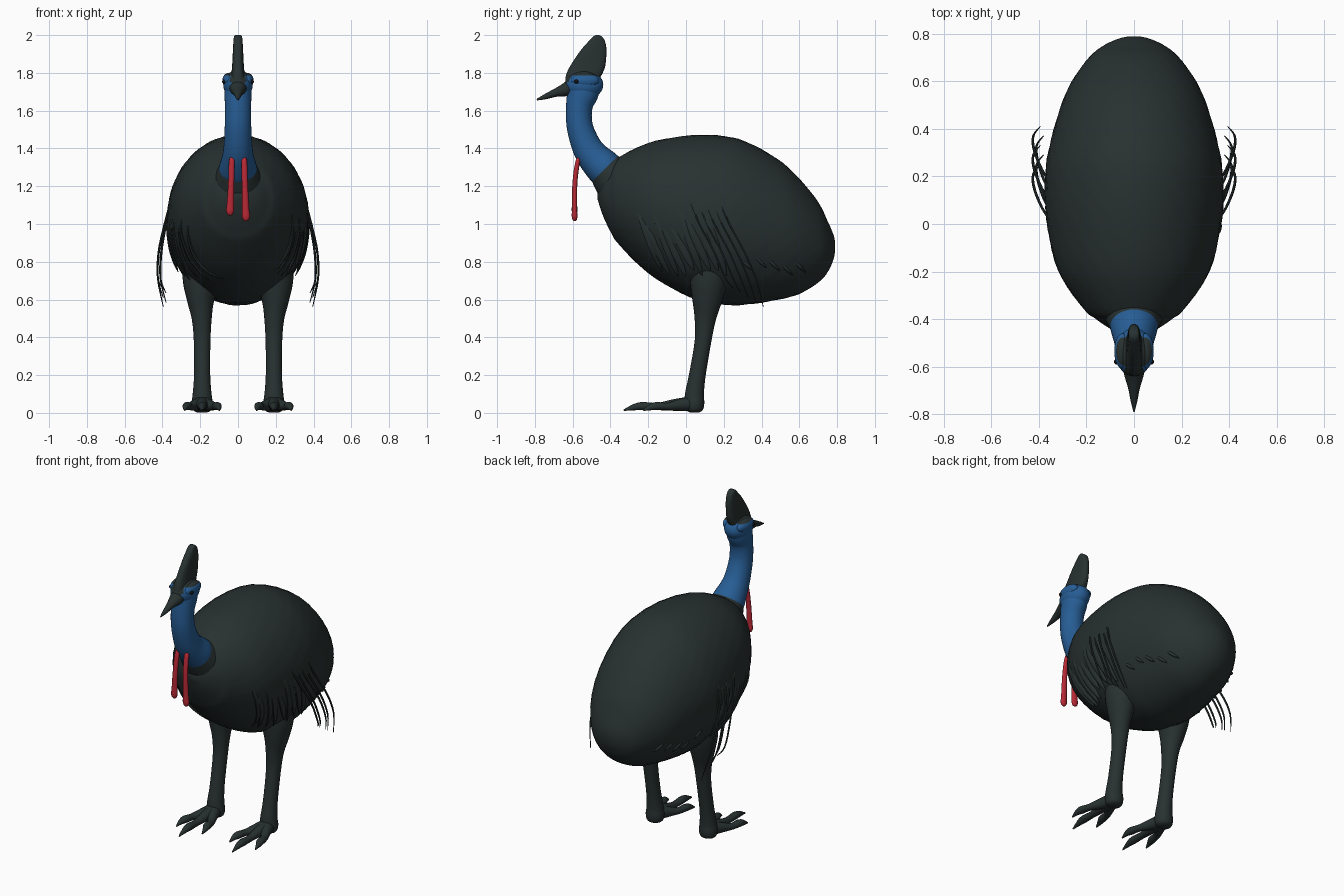
import bpy, bmesh, math, random
from mathutils import Vector

random.seed(4)


def material(name, rgb):
    m = bpy.data.materials.new(name)
    m.diffuse_color = (*rgb, 1)
    return m


BLACK = material("dark plumage", (0.021, 0.031, 0.030))
BLUE = material("blue skin", (0.020, 0.110, 0.300))
RED = material("red wattle", (0.480, 0.022, 0.036))
EYE = material("eye black", (0.006, 0.006, 0.006))


def spline(rows, steps):
    """Catmull-Rom interpolation of equal-length rows."""
    out = []
    n = len(rows)
    for i in range(n - 1):
        a, b, c, d = (rows[max(0, min(n - 1, k))] for k in (i - 1, i, i + 1, i + 2))
        for s in range(steps):
            t = s / steps
            out.append([0.5 * (2 * q + (r - p) * t + (2 * p - 5 * q + 4 * r - w) * t * t
                               + (3 * q - p - 3 * r + w) * t ** 3)
                        for p, q, r, w in zip(a, b, c, d)])
    out.append(list(rows[-1]))
    return out


def finish(bm, name, mats, rule=None, angle=50):
    bmesh.ops.recalc_face_normals(bm, faces=bm.faces[:])
    me = bpy.data.meshes.new(name)
    if rule:
        for f in bm.faces:
            f.material_index = rule(f.calc_center_median())
    bm.to_mesh(me)
    bm.free()
    for m in mats:
        me.materials.append(m)
    ob = bpy.data.objects.new(name, me)
    bpy.context.collection.objects.link(ob)
    bpy.ops.object.select_all(action='DESELECT')
    ob.select_set(True)
    bpy.context.view_layer.objects.active = ob
    bpy.ops.object.shade_smooth_by_angle(angle=math.radians(angle))
    return ob


def loft(name, rows, mat, sides=16, steps=4, axis=None, power=1.0, ripple=0.0):
    """Tube through rows of (x, y, z, half width, half depth)."""
    pts = spline(rows, steps)
    bm = bmesh.new()
    rings = []
    for i, (x, y, z, rx, ry) in enumerate(pts):
        if axis:
            t = Vector(axis)
        else:
            t = Vector(pts[min(i + 1, len(pts) - 1)][:3]) - Vector(pts[max(i - 1, 0)][:3])
            t.normalize()
        s = (Vector((1, 0, 0)) - t * t.x).normalized()
        u = t.cross(s)
        ring = []
        for k in range(sides):
            a = 2 * math.pi * k / sides
            ca, sa = math.cos(a), math.sin(a)
            ca = math.copysign(abs(ca) ** power, ca)
            sa = math.copysign(abs(sa) ** power, sa)
            g = 1 + ripple * math.sin(a * 24 + (i % 4) * 1.6)
            ring.append(bm.verts.new(Vector((x, y, z)) + s * (rx * ca * g) + u * (ry * sa * g)))
        rings.append(ring)
    for p, q in zip(rings, rings[1:]):
        for k in range(sides):
            j = (k + 1) % sides
            bm.faces.new((p[k], p[j], q[j], q[k]))
    bm.faces.new(rings[0])
    bm.faces.new(rings[-1])
    return finish(bm, name, [mat])


def ball(name, loc, size, mats, rule=None):
    bm = bmesh.new()
    bmesh.ops.create_uvsphere(bm, u_segments=40, v_segments=32, radius=1)
    for v in bm.verts:
        v.co = Vector(loc) + Vector(c * s for c, s in zip(v.co, size))
    return finish(bm, name, mats, rule)


# Plump body: y, top, bottom, half width
BODY = [(-0.468, 1.16, 1.13, 0.02), (-0.44, 1.25, 1.045, 0.10), (-0.40, 1.31, 0.96, 0.16),
        (-0.354, 1.354, 0.89, 0.215), (-0.195, 1.43, 0.736, 0.32), (0.016, 1.468, 0.615, 0.368),
        (0.2, 1.465, 0.573, 0.374), (0.33, 1.43, 0.575, 0.355), (0.49, 1.34, 0.6, 0.31),
        (0.6, 1.24, 0.63, 0.262), (0.7, 1.116, 0.69, 0.19), (0.75, 1.015, 0.745, 0.13),
        (0.78, 0.945, 0.81, 0.065), (0.79, 0.9, 0.86, 0.02)]
loft("body", [(0, y, (t + b) / 2, w, (t - b) / 2) for y, t, b, w in BODY], BLACK,
     sides=96, steps=5, axis=(0, 1, 0), ripple=0.004)


def flank(y, z):
    """Half width of the body at a given y and z."""
    for (y0, t0, b0, w0), (y1, t1, b1, w1) in zip(BODY, BODY[1:]):
        if y0 <= y <= y1:
            f = (y - y0) / (y1 - y0)
            t, b, w = t0 + (t1 - t0) * f, b0 + (b1 - b0) * f, w0 + (w1 - w0) * f
            d = (z - (t + b) / 2) / ((t - b) / 2)
            return w * math.sqrt(max(0.0, 1 - d * d))
    return 0.0


# Feathered collar and bare blue neck
loft("neck_collar", [(0, -0.27, 1.15, 0.17, 0.16), (0, -0.36, 1.225, 0.135, 0.13),
                     (0, -0.433, 1.296, 0.098, 0.094), (0, -0.445, 1.31, 0.085, 0.082)],
     BLACK, sides=32)
loft("neck", [(0, -0.40, 1.262, 0.095, 0.09), (0, -0.433, 1.296, 0.1, 0.097),
              (0, -0.49, 1.355, 0.084, 0.086), (0, -0.53, 1.42, 0.075, 0.077),
              (0, -0.563, 1.52, 0.07, 0.069), (0, -0.565, 1.62, 0.069, 0.07),
              (0, -0.548, 1.69, 0.072, 0.084), (0, -0.54, 1.74, 0.07, 0.088)], BLUE, sides=32)

# Head with a dark crown, brows and eyes
ball("head", (0, -0.54, 1.737), (0.078, 0.102, 0.078), [BLUE, BLACK],
     lambda c: 1 if c.z > 1.787 or (c.y < -0.605 and abs(c.x) < 0.04) else 0)
for s in (-1, 1):
    ball("brow", (s * 0.048, -0.535, 1.76), (0.035, 0.075, 0.04), [BLUE, BLACK],
         lambda c: 1 if c.z > 1.785 else 0)
    ball("eye", (s * 0.073, -0.58, 1.754), (0.011, 0.012, 0.011), [EYE])

# Beak
loft("beak", [(0, -0.585, 1.735, 0.05, 0.046), (0, -0.633, 1.713, 0.042, 0.037),
              (0, -0.69, 1.695, 0.025, 0.022), (0, -0.745, 1.674, 0.014, 0.014),
              (0, -0.79, 1.658, 0.003, 0.004)], BLACK, sides=20)

# Tall flat casque: z, front y, back y, half width
CASQUE = [(1.765, -0.64, -0.46, 0.042), (1.80, -0.631, -0.441, 0.035), (1.84, -0.611, -0.427, 0.031),
          (1.92, -0.557, -0.421, 0.027), (1.97, -0.513, -0.43, 0.024), (1.992, -0.492, -0.446, 0.021),
          (2.0, -0.478, -0.458, 0.016)]
loft("casque", [(0, (f + b) / 2, z, w, (b - f) / 2) for z, f, b, w in CASQUE], BLACK,
     sides=32, axis=(0, 0, 1), power=0.75)

# Paired hanging wattles
for s, drop in ((-1, 0.0), (1, -0.03)):
    loft("wattle", [(s * 0.030, -0.555, 1.36, 0.008, 0.008), (s * 0.033, -0.573, 1.33, 0.015, 0.012),
                    (s * 0.036, -0.588, 1.22, 0.016, 0.013),
                    (s * 0.040, -0.590, 1.11 + drop, 0.019, 0.014),
                    (s * 0.042, -0.590, 1.07 + drop, 0.021, 0.015),
                    (s * 0.042, -0.589, 1.05 + drop, 0.013, 0.010),
                    (s * 0.042, -0.589, 1.045 + drop, 0.003, 0.003)], RED)

LEG = [(0.18, 0.13, 0.85, 0.11, 0.12), (0.195, 0.12, 0.7, 0.098, 0.1), (0.198, 0.112, 0.6, 0.073, 0.08),
       (0.192, 0.102, 0.5, 0.053, 0.057), (0.19, 0.09, 0.38, 0.044, 0.044),
       (0.19, 0.06, 0.2, 0.043, 0.044), (0.19, 0.045, 0.1, 0.05, 0.05),
       (0.19, 0.045, 0.05, 0.056, 0.052), (0.19, 0.045, 0.015, 0.048, 0.044),
       (0.19, 0.045, 0.002, 0.025, 0.022)]

for s in (-1, 1):
    # Legs
    loft("leg", [(s * r[0], *r[1:]) for r in LEG], BLACK, sides=24)

    # Three forward toes, each ending in a claw
    for d, reach in ((-1, 0.72), (0, 1.0), (1, 0.72)):
        toe = [(0.0, 0.04, 0.05, 0.042, 0.04), (0.35, -0.06, 0.042, 0.032, 0.032),
               (0.72, -0.15, 0.034, 0.022, 0.02), (0.86, -0.23, 0.036, 0.024, 0.022),
               (0.95, -0.275, 0.03, 0.016, 0.017), (1.0, -0.33, 0.014, 0.003, 0.004)]
        loft("toe", [(s * 0.19 + d * 0.092 * k, 0.04 + (y - 0.04) * reach, z, rx, ry)
                     for k, y, z, rx, ry in toe], BLACK, sides=14)

    # Long bare wing quills curving away from the flank
    for i in range(5):
        y, e = 0.02 + 0.04 * i, 0.014 * (i % 2)
        loft("wing_quill", [(s * 0.355, y, 1.12, 0.006, 0.006),
                            (s * (0.388 - e / 2), y + 0.05, 1.0, 0.006, 0.006),
                            (s * (0.42 - e), y + 0.13, 0.85, 0.006, 0.006),
                            (s * (0.424 - e), y + 0.19, 0.71, 0.005, 0.005),
                            (s * (0.395 - e), y + 0.23, 0.56 + 0.025 * (4 - i), 0.002, 0.002)],
             BLACK, sides=6)

    # Drooping feather locks lying along the flank
    for i in range(9):
        y0 = -0.27 + 0.043 * i
        z0, z1 = 1.08 + random.uniform(-0.06, 0.06), 0.71 + random.uniform(-0.02, 0.05)
        rows = []
        for f, r, lift in ((0, 0.006, -0.006), (0.3, 0.02, 0.0), (0.65, 0.022, 0.006),
                           (0.88, 0.014, 0.014), (1, 0.003, 0.022)):
            y, z = y0 + 0.14 * f, z0 + (z1 - z0) * f
            rows.append((s * (flank(y, z) + lift), y, z, r * 0.5, r))
        loft("feather_lock", rows, BLACK, sides=10)

    # Small feather tips breaking the outline of the back half
    for i in range(5):
        y = 0.3 + 0.07 * i
        z = 0.8 + random.uniform(-0.03, 0.06)
        loft("feather_tip", [(s * (flank(y + k, z - k) + h), y + k, z - k, r, r)
                             for k, h, r in ((0, -0.008, 0.008), (0.025, 0.0, 0.01), (0.055, 0.01, 0.002))],
             BLACK, sides=8)
